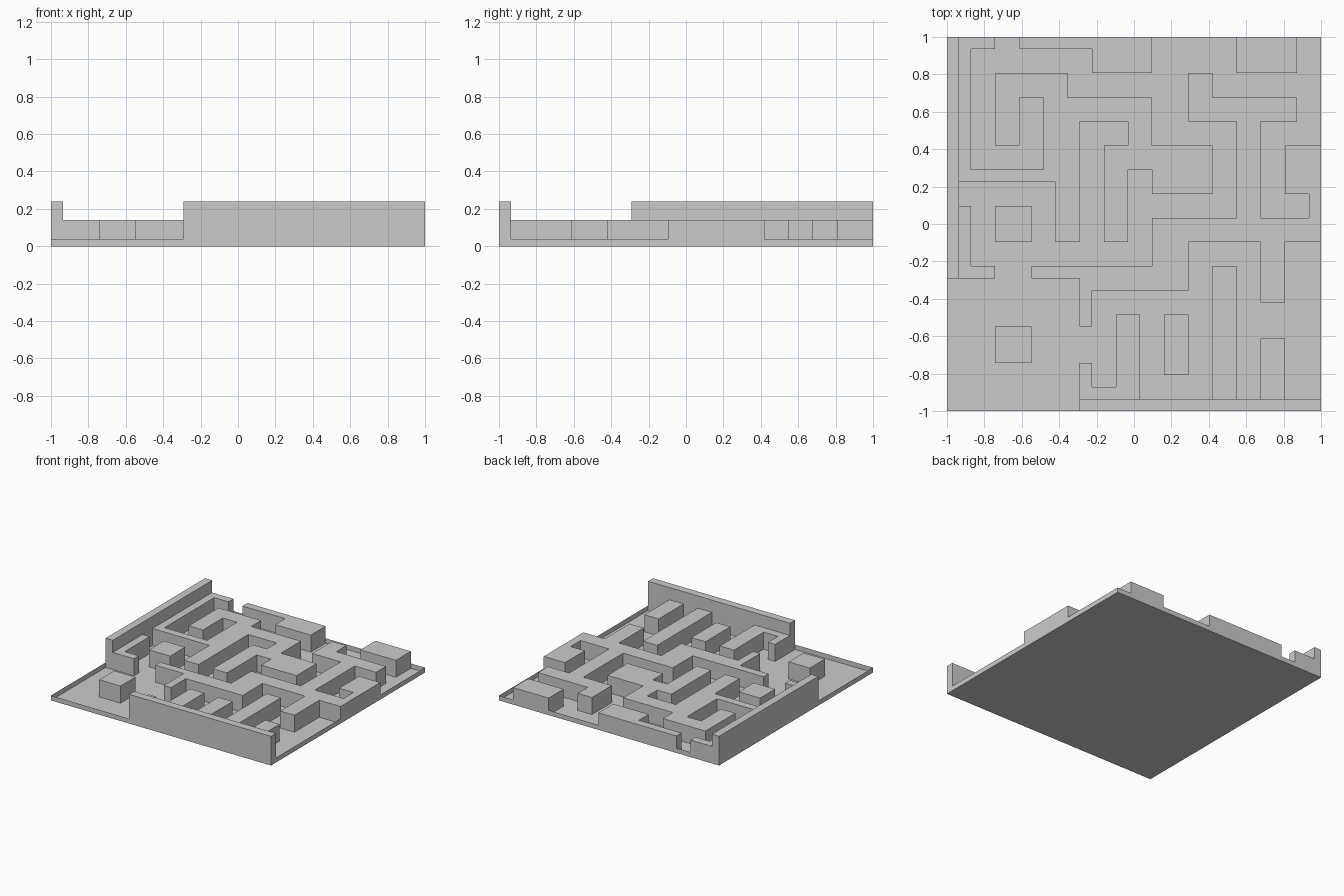
import bpy, bmesh

if "Cube" in bpy.data.objects:
    bpy.data.objects.remove(bpy.data.objects["Cube"])

U = 2 / 31                      # plan module: the board is 31 x 31 modules
RIM, LOW, TALL = 0.04, 0.14, 0.24


def outline(c):
    """Right-angled outline from alternating x, y steps (clockwise), as board points."""
    n = len(c)
    pts = []
    for i in range(0, n, 2):
        pts.append((c[i], c[i + 1]))
        pts.append((c[(i + 2) % n], c[i + 1]))
    return [(-1 + x * U, -1 + y * U) for x, y in reversed(pts)]


def shell(name, steps, z0, z1, cap_z):
    """Upright sides along an outline plus one flat cap at cap_z."""
    bm = bmesh.new()
    pts = outline(steps)
    rings = {z: [bm.verts.new((x, y, z)) for x, y in pts] for z in (z0, z1)}
    lo, hi = rings[z0], rings[z1]
    for i in range(len(pts)):
        j = (i + 1) % len(pts)
        bm.faces.new((lo[i], lo[j], hi[j], hi[i]))
    bm.faces.new(rings[cap_z])
    mesh = bpy.data.meshes.new(name)
    bm.to_mesh(mesh)
    bm.free()
    ob = bpy.data.objects.new(name, mesh)
    bpy.context.collection.objects.link(ob)
    return ob


# shallow tray: floor with a thin upright rim
shell("floor_tray", [0, 31, 31, 0], 0, RIM, 0)

# tall boundary walls
shell("tall_left_wall", [0, 31, 1, 11], 0, TALL, TALL)
shell("tall_front_wall", [11, 1, 31, 0], 0, TALL, TALL)

# low maze walls
maze = {
    "maze_back_left": [1, 31, 4, 30, 2, 20, 8, 26, 6, 22, 4, 28, 10, 26, 17, 22,
                       22, 18, 17, 20, 15, 14, 13, 22, 15, 24, 11, 14, 9, 19],
    "maze_right": [20, 28, 22, 26, 29, 24, 26, 16, 30, 18, 28, 22, 31, 14, 28, 9,
                   26, 14, 20, 10, 12, 7, 11, 11, 7, 12, 17, 16, 24, 24],
    "maze_back_middle": [6, 31, 17, 28, 12, 30],
    "maze_back_right": [24, 31, 29, 28],
    "maze_left_hook": [1, 17, 2, 12, 4, 11],
    "maze_island_left": [4, 17, 7, 14],
    "maze_island_front": [4, 7, 7, 4],
    "maze_front_hook": [11, 4, 12, 2, 14, 8, 16, 1],
    "maze_island_middle": [18, 8, 20, 3],
    "maze_front_long_bar": [22, 12, 24, 1],
    "maze_front_short_bar": [26, 6, 28, 1],
}
for name, steps in maze.items():
    shell(name, steps, 0, LOW, LOW)
